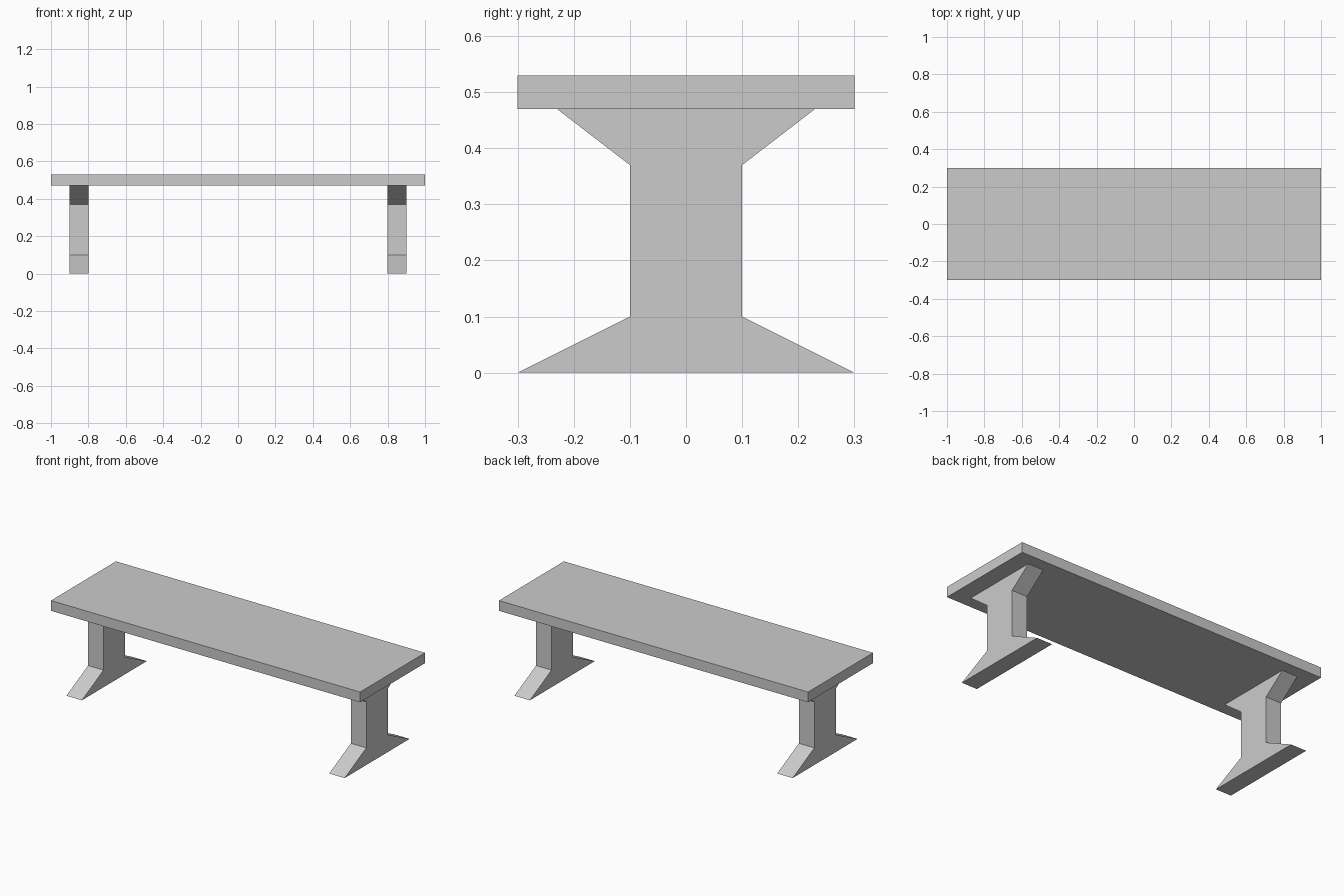
import bpy
import bmesh

cube = bpy.data.objects.get("Cube")
if cube:
    bpy.data.objects.remove(cube, do_unlink=True)

# Single plain grey
GREY = (0.6, 0.6, 0.6, 1.0)
grey = bpy.data.materials.new("plain_grey")
grey.use_nodes = True
grey.diffuse_color = GREY
grey.node_tree.nodes["Principled BSDF"].inputs["Base Color"].default_value = GREY


def extrude_profile(name, profile, x_min, x_max):
    """Extrude a closed (y, z) outline along x."""
    bm = bmesh.new()
    face = bm.faces.new([bm.verts.new((x_min, y, z)) for y, z in profile])
    grown = bmesh.ops.extrude_face_region(bm, geom=[face])["geom"]
    verts = [v for v in grown if isinstance(v, bmesh.types.BMVert)]
    bmesh.ops.translate(bm, verts=verts, vec=(x_max - x_min, 0, 0))
    bmesh.ops.recalc_face_normals(bm, faces=bm.faces)
    mesh = bpy.data.meshes.new(name)
    bm.to_mesh(mesh)
    bm.free()
    mesh.materials.append(grey)
    obj = bpy.data.objects.new(name, mesh)
    bpy.context.collection.objects.link(obj)
    return obj


def mirrored(half):
    """Complete a half outline by reflecting it across y = 0."""
    return half + [(-y, z) for y, z in reversed(half)]


# Seat plank
extrude_profile("seat", mirrored([(0.3, 0.47), (0.3, 0.53)]), -1, 1)

# Trestle legs: splayed foot, straight post, flared head
leg_outline = mirrored([(0.3, 0), (0.1, 0.1), (0.1, 0.37), (0.23, 0.47)])
for name, x in (("left_leg", 0.85), ("right_leg", -0.85)):
    extrude_profile(name, leg_outline, x - 0.05, x + 0.05)
